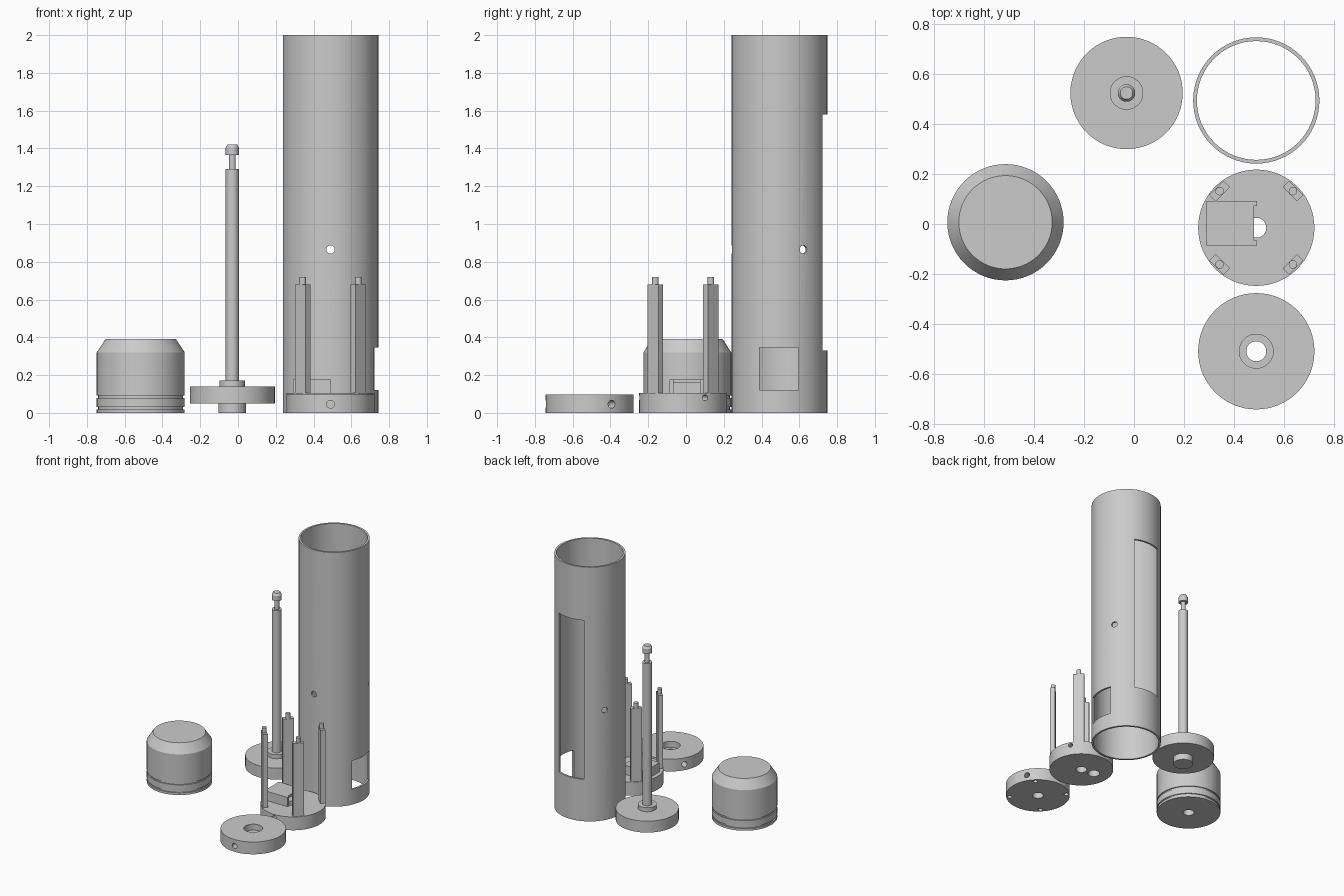
import bpy, bmesh, math
from mathutils import Matrix, Vector

if "Cube" in bpy.data.objects:
    bpy.data.objects.remove(bpy.data.objects["Cube"])

grey = bpy.data.materials.new("plain_grey")
grey.diffuse_color = (0.6, 0.6, 0.6, 1)
grey.use_nodes = True
grey.node_tree.nodes["Principled BSDF"].inputs["Base Color"].default_value = grey.diffuse_color


def finish(name, bm):
    bmesh.ops.recalc_face_normals(bm, faces=bm.faces)
    me = bpy.data.meshes.new(name)
    bm.to_mesh(me)
    bm.free()
    me.materials.append(grey)
    ob = bpy.data.objects.new(name, me)
    bpy.context.collection.objects.link(ob)
    return ob


def lathe(name, centre, profile, closed=False, steps=64):
    """Spin (radius, z) points about the vertical axis through centre."""
    bm = bmesh.new()
    vs = [bm.verts.new((r, 0, z)) for r, z in profile]
    edges = [bm.edges.new(p) for p in zip(vs, vs[1:])]
    if closed:
        edges.append(bm.edges.new((vs[-1], vs[0])))
    bmesh.ops.spin(bm, geom=vs + edges, cent=(0, 0, 0), axis=(0, 0, 1),
                   angle=math.tau, steps=steps, use_merge=False)
    bmesh.ops.remove_doubles(bm, verts=bm.verts, dist=1e-4)
    bmesh.ops.translate(bm, verts=bm.verts, vec=(*centre, 0))
    return finish(name, bm)


def box(name, lo, hi):
    lo, hi = Vector(lo), Vector(hi)
    bm = bmesh.new()
    m = Matrix.Translation((lo + hi) / 2) @ Matrix.Diagonal((*(hi - lo), 1))
    bmesh.ops.create_cube(bm, size=1, matrix=m)
    return finish(name, bm)


def rod(name, start, direction, length, r, steps=24):
    """Cylinder from start along direction."""
    bm = bmesh.new()
    d = Vector(direction).normalized()
    m = Matrix.Translation(Vector(start) + d * length / 2) @ d.to_track_quat('Z', 'Y').to_matrix().to_4x4()
    bmesh.ops.create_cone(bm, cap_ends=True, segments=steps, radius1=r,
                          radius2=r, depth=length, matrix=m)
    return finish(name, bm)


def cut(ob, cutters):
    for c in cutters:
        mod = ob.modifiers.new("cut", 'BOOLEAN')
        mod.operation, mod.solver, mod.object = 'DIFFERENCE', 'EXACT', c
    bpy.context.view_layer.update()
    dg = bpy.context.evaluated_depsgraph_get()
    me = bpy.data.meshes.new_from_object(ob.evaluated_get(dg))
    ob.modifiers.clear()
    ob.data = me
    for c in cutters:
        bpy.data.objects.remove(c)


def screw_holes(centre, inner, outer, z, r):
    """Three radial hole cutters, 120 degrees apart."""
    out = []
    for a in (-90, 30, 150):
        d = Vector((math.cos(math.radians(a)), math.sin(math.radians(a)), 0))
        out.append(rod("hole_cutter", Vector((*centre, z)) + d * inner, d, outer - inner, r))
    return out


# Body tube with back opening, side window and screw holes
T = (0.49, 0.495)
tube = lathe("body_tube", T, [(0.253, 0), (0.253, 2), (0.238, 2), (0.238, 0)], True)
cut(tube, [box("back_cutter", (0.38, 0.6, 0.33), (0.60, 0.85, 1.58)),
           box("side_cutter", (0.6, 0.39, 0.12), (0.85, 0.595, 0.345))]
    + screw_holes(T, 0.2, 0.3, 0.865, 0.022))

# End cap: bevelled top, two grooves, blind hole underneath
R = 0.233
lathe("end_cap", (-0.515, 0.007), [
    (0, 0.1), (0.04, 0.1), (0.04, 0), (R, 0), (R, 0.018), (R - 0.008, 0.018),
    (R - 0.008, 0.03), (R, 0.03), (R, 0.08), (R - 0.008, 0.08), (R - 0.008, 0.092),
    (R, 0.092), (R, 0.32), (0.187, 0.39), (0, 0.39)])

# Plunger: disc, hub, long rod, neck and tip
lathe("plunger", (-0.03, 0.525), [
    (0, 0), (0.073, 0), (0.073, 0.05), (0.225, 0.05), (0.225, 0.14), (0.067, 0.14),
    (0.067, 0.172), (0.035, 0.172), (0.035, 1.29), (0.018, 1.29), (0.018, 1.365),
    (0.035, 1.365), (0.035, 1.405), (0.025, 1.422), (0, 1.422)])

# Base plate with centre hole, cable hole and screw holes
B = (0.49, -0.015)
base = lathe("base_plate", B, [(0.04, 0), (R, 0), (R, 0.105), (0.04, 0.105)], True)
cut(base, [rod("cable_cutter", (0.385, 0, -0.1), (0, 0, 1), 0.3, 0.043)]
    + screw_holes(B, 0.17, 0.3, 0.08, 0.016))

# Hollow housing on the base, open towards +x, with a notched roof
housing = box("housing", (0.29, -0.087, 0.1), (0.493, 0.093, 0.178))
cut(housing, [box("inside_cutter", (0.31, -0.067, 0.05), (0.6, 0.073, 0.158)),
              box("notch_cutter", (0.48, -0.067, 0.05), (0.6, 0.073, 0.3))])

# Four posts with pegs on the base, wide side facing outwards
for sx in (-1, 1):
    for sy in (-1, 1):
        x, y = B[0] + sx * 0.147, B[1] + sy * 0.147
        post = box("post", (-0.018, -0.04, 0.1), (0.018, 0.04, 0.68))
        post.data.transform(Matrix.Translation((x, y, 0))
                            @ Matrix.Rotation(math.atan2(sy, sx), 4, 'Z'))
        rod("post_peg", (x, y, 0.67), (0, 0, 1), 0.05, 0.017)

# Cover disc with counterbore, peg sockets below and screw holes
C = (0.49, -0.51)
cover = lathe("cover_disc", C, [(0.04, 0), (R, 0), (R, 0.097), (0.068, 0.097),
                                (0.068, 0.05), (0.04, 0.05)], True)
cut(cover, screw_holes(C, 0.17, 0.3, 0.046, 0.021)
    + [rod("socket_cutter", (C[0] + sx * 0.147, C[1] + sy * 0.147, -0.05), (0, 0, 1), 0.09, 0.017)
       for sx in (-1, 1) for sy in (-1, 1)])

# Smooth the round walls, keep edges sharp
bpy.ops.object.select_all(action='DESELECT')
for ob in bpy.context.collection.objects:
    ob.select_set(True)
    bpy.context.view_layer.objects.active = ob
bpy.ops.object.shade_smooth_by_angle(angle=math.radians(30))
